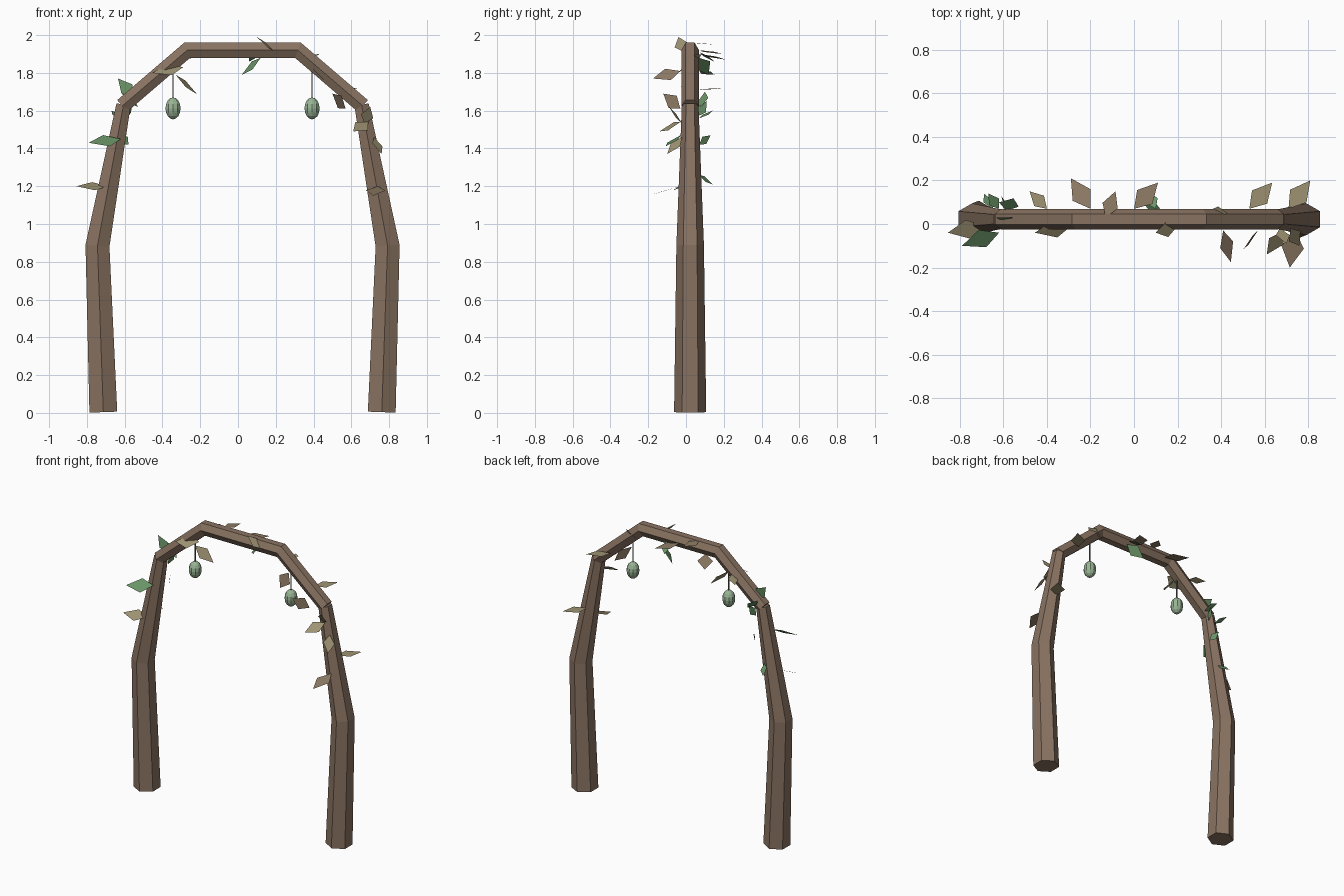
import bpy, bmesh, math
from mathutils import Vector

if "Cube" in bpy.data.objects:
    bpy.data.objects.remove(bpy.data.objects["Cube"])

CX, CY = 0.024, 0.022   # arch centre


def material(name, rgb):
    m = bpy.data.materials.new(name)
    m.diffuse_color = (*rgb, 1)
    m.use_nodes = True
    m.node_tree.nodes["Principled BSDF"].inputs["Base Color"].default_value = m.diffuse_color
    return m


BARK = material("bark", (0.25, 0.17, 0.12))
TAN = material("tan_leaf", (0.34, 0.29, 0.17))
BROWN = material("brown_leaf", (0.27, 0.20, 0.13))
GREEN = material("green_leaf", (0.14, 0.29, 0.13))
LANTERN = material("lantern_green", (0.32, 0.46, 0.30))
CORD = material("cord_grey", (0.12, 0.12, 0.11))


def finish(bm, name, mat):
    me = bpy.data.meshes.new(name)
    bm.to_mesh(me)
    bm.free()
    ob = bpy.data.objects.new(name, me)
    bpy.context.collection.objects.link(ob)
    me.materials.append(mat)
    return ob


def beam(name, path, mat=BARK, sides=6):
    """Tapered tube along (x, z, radius) points in the arch plane."""
    bm = bmesh.new()
    pts = [Vector((CX + x, CY, z)) for x, z, r in path]
    rings = []
    for i, p in enumerate(pts):
        a = (p - pts[i - 1]).normalized() if i else None
        b = (pts[i + 1] - p).normalized() if i < len(pts) - 1 else None
        t = ((a or b) + (b or a)).normalized()
        mitre = 1 / t.dot(a or b)
        n = Vector((t.z, 0, -t.x)) * mitre
        r = path[i][2]
        rings.append([bm.verts.new(p + r * (math.sin(k * math.tau / sides) * n
                                            + math.cos(k * math.tau / sides) * Vector((0, 1, 0))))
                      for k in range(sides)])
    for lo, hi in zip(rings, rings[1:]):
        for k in range(sides):
            j = (k + 1) % sides
            bm.faces.new((lo[k], lo[j], hi[j], hi[k]))
    bm.faces.new(rings[0])
    bm.faces.new(rings[-1])
    bmesh.ops.recalc_face_normals(bm, faces=bm.faces)
    return finish(bm, name, mat)


# Posts, cords and lanterns on both sides
for s, side in ((-1, "left"), (1, "right")):
    beam(side + "_post", [(s * 0.737, 0.004, 0.085), (s * 0.768, 0.885, 0.073), (s * 0.63, 1.632, 0.044)])
    beam(side + "_cord", [(s * 0.368, 1.66, 0.004), (s * 0.368, 1.85, 0.004)], CORD)
    bm = bmesh.new()
    bmesh.ops.create_uvsphere(bm, u_segments=10, v_segments=8, radius=1)
    bmesh.ops.scale(bm, vec=(0.042, 0.042, 0.058), verts=bm.verts)
    bmesh.ops.translate(bm, vec=(CX + s * 0.368, CY, 1.612), verts=bm.verts)
    finish(bm, side + "_lantern", LANTERN)

# Bent top beam
R = 0.047
beam("top_beam", [(-0.637, 1.625, R), (-0.293, 1.92, R), (0.293, 1.92, R), (0.637, 1.625, R)])


def leaf(name, base, tip, facing, mat):
    """Flat kite from base to tip, turned towards the facing direction."""
    b, t = Vector(base), Vector(tip)
    d = t - b
    w = d.cross(Vector(facing)).normalized() * d.length * 0.29
    m = b + d * 0.45
    bm = bmesh.new()
    bm.faces.new([bm.verts.new(v) for v in (b, m + w, t, m - w)])
    finish(bm, name, mat)


UP, FRONT = (0, 0, 1), (0, -1, 0)
tilt = (0.3, -0.5, 0.8)

tan_leaves = [
    ((-0.69, -0.01, 1.20), (-0.855, -0.04, 1.20), (0, -0.5, 1)),
    ((-0.29, -0.01, 1.83), (-0.455, -0.04, 1.80), (0, -0.6, 0.8)),
    ((-0.33, 0.00, 1.79), (-0.215, 0.04, 1.685), (0.7, -0.3, 0.8)),
    ((0.20, -0.01, 1.91), (0.10, -0.04, 1.99), (0.7, -0.2, 0.8)),
    ((0.43, 0.05, 1.90), (0.34, 0.06, 1.86), (0, -0.5, 1)),
    ((0.69, -0.03, 1.54), (0.61, -0.14, 1.49), tilt),
    ((0.72, -0.02, 1.46), (0.76, -0.10, 1.37), (0.6, -0.6, 0.2)),
    ((0.71, 0.07, 1.28), (0.81, 0.20, 1.28), UP),
    ((0.53, 0.07, 1.71), (0.635, 0.19, 1.72), UP),
    ((-0.40, 0.07, 1.81), (-0.48, 0.15, 1.79), tilt),
    ((0.67, -0.02, 1.53), (0.70, -0.09, 1.62), FRONT),
]
brown_leaves = [
    ((-0.20, 0.07, 1.90), (-0.29, 0.21, 1.87), UP),
    ((-0.13, 0.03, 1.96), (-0.085, 0.15, 1.95), UP),
    ((0.00, 0.07, 1.92), (0.11, 0.19, 1.90), UP),
    ((0.41, -0.03, 1.81), (0.445, -0.175, 1.77), (0.7, 0, 0.7)),
    ((0.57, -0.03, 1.61), (0.50, -0.12, 1.69), (0.3, -0.9, 0.5)),
    ((0.74, -0.03, 1.20), (0.716, -0.20, 1.15), (0, -0.2, 1)),
]
green_leaves = [
    ((-0.62, -0.04, 1.45), (-0.79, -0.10, 1.43), (0, -0.6, 0.8)),
    ((-0.58, 0.07, 1.42), (-0.61, 0.13, 1.47), (0.6, 0.6, 0)),
    ((-0.55, 0.02, 1.67), (-0.635, 0.03, 1.77), (-0.3, -0.8, 0.5)),
    ((-0.53, 0.08, 1.62), (-0.62, 0.10, 1.70), tilt),
    ((-0.58, 0.06, 1.57), (-0.56, 0.11, 1.65), (1, 0, 0.3)),
    ((-0.65, 0.07, 1.26), (-0.69, 0.14, 1.21), (0.5, 0.3, 0.8)),
    ((-0.62, 0.07, 1.56), (-0.67, 0.14, 1.60), UP),
    ((0.12, 0.07, 1.88), (0.02, 0.12, 1.79), (0.5, -0.4, 0.7)),
    ((0.10, 0.07, 1.91), (0.06, 0.15, 1.86), UP),
]
# Leaves clinging to the upper arch
for kind, leaves, mat in (("tan", tan_leaves, TAN), ("brown", brown_leaves, BROWN), ("green", green_leaves, GREEN)):
    for i, (b, t, f) in enumerate(leaves):
        leaf(f"{kind}_leaf_{i + 1}", b, t, f, mat)
